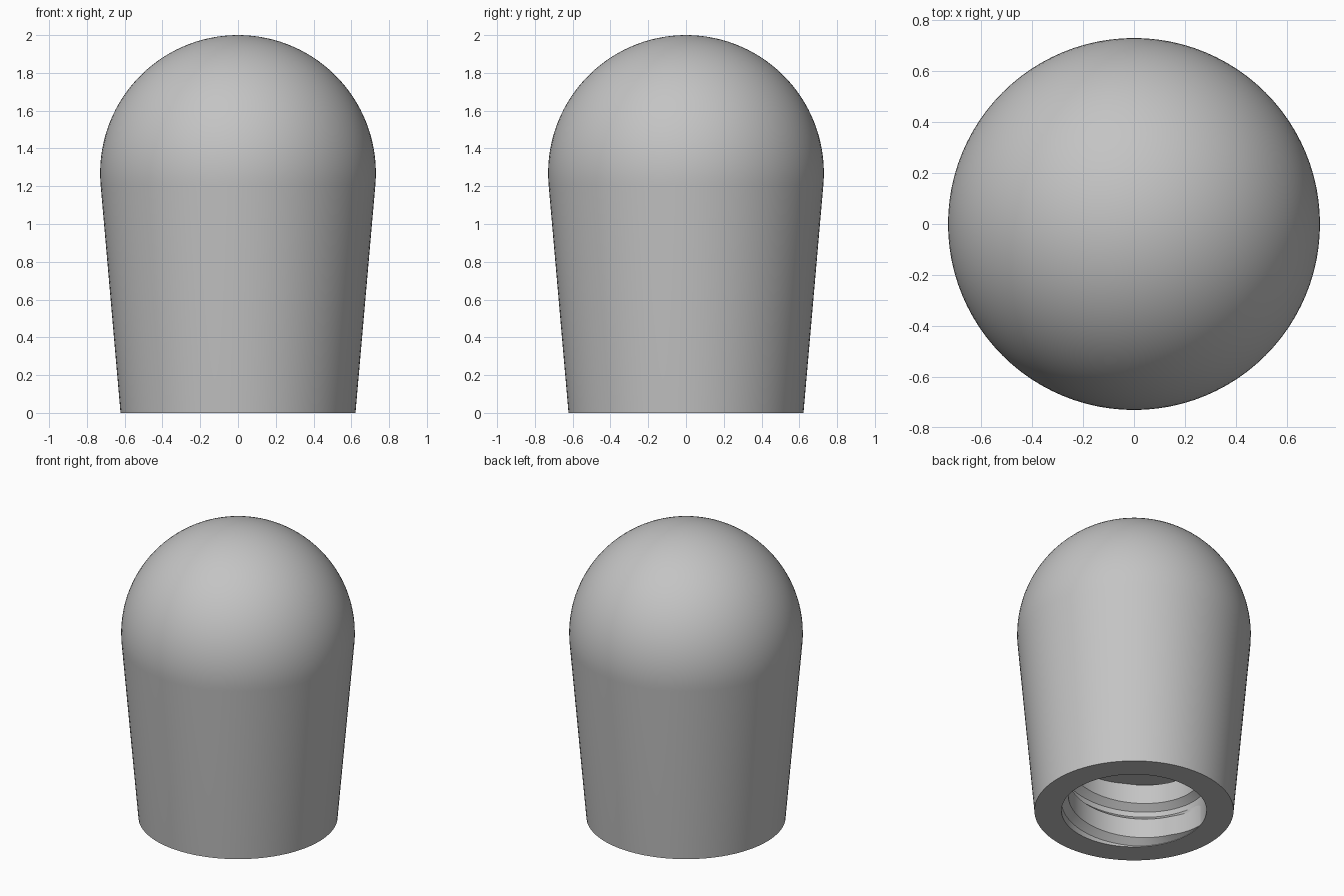
import bpy, bmesh, math

cube = bpy.data.objects.get("Cube")
if cube:
    bpy.data.objects.remove(cube, do_unlink=True)

grey = bpy.data.materials.new("plain grey")
grey.use_nodes = True
color = (0.55, 0.55, 0.55, 1)
grey.diffuse_color = color
grey.node_tree.nodes["Principled BSDF"].inputs["Base Color"].default_value = color

SEGMENTS = 96
DOME_R, DOME_Z = 0.73, 1.27
HOLE_R, HOLE_DEPTH = 0.453, 0.43
CREST_R, PITCH = 0.41, 0.246


def finish(name, bm):
    bmesh.ops.remove_doubles(bm, verts=bm.verts, dist=1e-5)
    bmesh.ops.recalc_face_normals(bm, faces=bm.faces)
    mesh = bpy.data.meshes.new(name)
    bm.to_mesh(mesh)
    bm.free()
    obj = bpy.data.objects.new(name, mesh)
    bpy.context.collection.objects.link(obj)
    mesh.materials.append(grey)
    bpy.ops.object.select_all(action='DESELECT')
    obj.select_set(True)
    bpy.context.view_layer.objects.active = obj
    bpy.ops.object.shade_smooth_by_angle(angle=math.radians(25))
    return obj


# Knob body: blind hole, flat rim, tapered side and domed top, revolved
profile = [(0, HOLE_DEPTH), (HOLE_R, HOLE_DEPTH), (HOLE_R, 0), (0.622, 0)]
for i in range(33):
    a = math.radians(-5 + 95 * i / 32)
    profile.append((DOME_R * math.cos(a), DOME_Z + DOME_R * math.sin(a)))
bm = bmesh.new()
verts = [bm.verts.new((r, 0, z)) for r, z in profile]
edges = [bm.edges.new(pair) for pair in zip(verts, verts[1:])]
bmesh.ops.spin(bm, geom=verts + edges, cent=(0, 0, 0), axis=(0, 0, 1),
               angle=math.tau, steps=SEGMENTS, use_merge=True)
finish("knob_body", bm)

# Internal thread: right-handed trapezoid ridge, cut off at the rim and hole end
section = [(HOLE_R + 0.004, 0), (CREST_R, 0.042), (CREST_R, 0.175), (HOLE_R + 0.004, 0.217)]
start, turns = math.radians(160), 2.0
steps = int(SEGMENTS * turns)
bm = bmesh.new()
previous = None
for i in range(steps + 1):
    turn = turns * i / steps
    a = start + math.tau * turn
    base = PITCH * (a - math.radians(225)) / math.tau
    grow = min(1, turn / 0.1)
    ring = []
    for r, dz in section:
        r = HOLE_R + 0.004 + (r - HOLE_R - 0.004) * grow
        z = min(max(base + dz, 0.001), HOLE_DEPTH)
        ring.append(bm.verts.new((r * math.cos(a), r * math.sin(a), z)))
    if previous:
        for j in range(3):
            bm.faces.new((previous[j], previous[j + 1], ring[j + 1], ring[j]))
    previous = ring
bmesh.ops.recalc_face_normals(bm, faces=bm.faces)
finish("internal_thread", bm)
